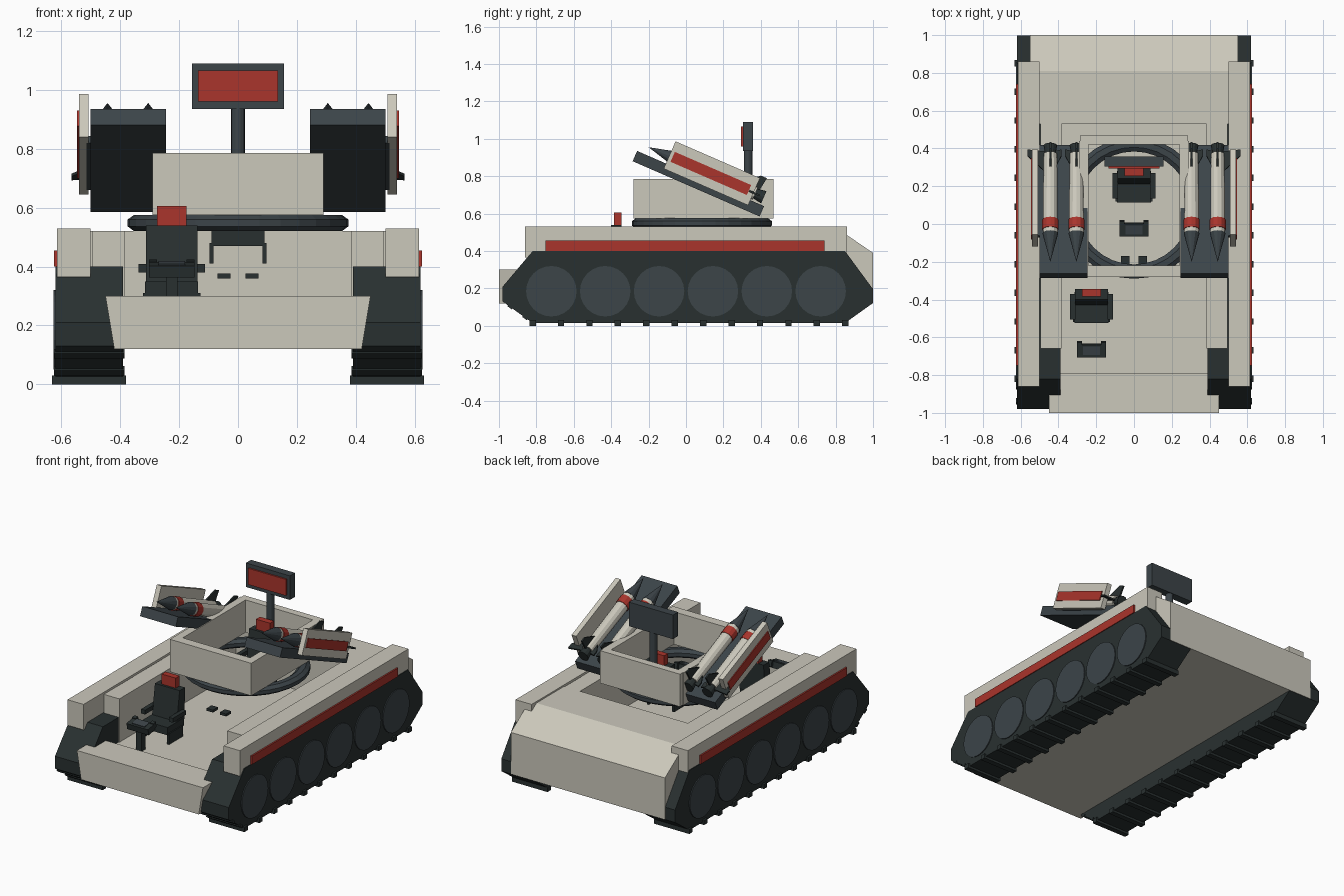
import bpy, bmesh
from math import radians, pi
from mathutils import Matrix, Vector

if "Cube" in bpy.data.objects:
    bpy.data.objects.remove(bpy.data.objects["Cube"])


def material(name, rgb):
    m = bpy.data.materials.new(name)
    m.diffuse_color = (*rgb, 1)
    m.use_nodes = True
    m.node_tree.nodes["Principled BSDF"].inputs["Base Color"].default_value = m.diffuse_color
    return m


BEIGE = material("beige", (0.60, 0.58, 0.50))
DARK = material("dark", (0.022, 0.030, 0.030))
SLATE = material("slate", (0.045, 0.058, 0.066))
RED = material("red", (0.40, 0.035, 0.025))
I = Matrix.Identity(4)


def finish(name, bm, mat, M=I):
    bmesh.ops.transform(bm, matrix=M, verts=bm.verts)
    bmesh.ops.recalc_face_normals(bm, faces=bm.faces)
    me = bpy.data.meshes.new(name)
    bm.to_mesh(me)
    bm.free()
    me.materials.append(mat)
    ob = bpy.data.objects.new(name, me)
    bpy.context.collection.objects.link(ob)
    return ob


def box(name, x, y, z, mat, M=I):
    bm = bmesh.new()
    bmesh.ops.create_cube(bm, size=1)
    for v in bm.verts:
        v.co = [r[0] + (c + 0.5) * (r[1] - r[0]) for c, r in zip(v.co, (x, y, z))]
    return finish(name, bm, mat, M)


def prism(name, pts, axis, a, b, mat, M=I):
    """Extrude a 2D profile along x (pts are y,z), or y (pts are x,z)."""
    bm = bmesh.new()
    f = bm.faces.new([bm.verts.new((a, u, v) if axis == "x" else (u, a, v)) for u, v in pts])
    ext = bmesh.ops.extrude_face_region(bm, geom=[f])
    d = Vector((b - a, 0, 0) if axis == "x" else (0, b - a, 0))
    bmesh.ops.translate(bm, vec=d, verts=[g for g in ext["geom"] if isinstance(g, bmesh.types.BMVert)])
    return finish(name, bm, mat, M)


def cone(name, r1, r2, a, b, mat, axis="z", at=(0, 0, 0), M=I, seg=16):
    """Cylinder or cone from a (radius r1) to b (radius r2) along an axis."""
    bm = bmesh.new()
    bmesh.ops.create_cone(bm, cap_ends=True, segments=seg, radius1=r1, radius2=r2, depth=b - a)
    bmesh.ops.translate(bm, vec=(0, 0, (a + b) / 2), verts=bm.verts)
    R = {"z": I, "x": Matrix.Rotation(pi / 2, 4, "Y"), "y": Matrix.Rotation(-pi / 2, 4, "X")}[axis]
    return finish(name, bm, mat, M @ Matrix.Translation(at) @ R)


def span(s, a, b):
    return tuple(sorted((s * a, s * b)))


# hull: floor, front wall, rear body
box("hull_floor", (-0.39, 0.39), (-0.85, 0.55), (0.12, 0.24), BEIGE)
prism("front_wall", [(-0.42, 0.12), (0.42, 0.12), (0.45, 0.30), (-0.45, 0.30)], "y", -1.0, -0.79, BEIGE)
prism("rear_body", [(0.53, 0.12), (1, 0.12), (1, 0.39), (0.81, 0.52), (0.53, 0.52)], "x", -0.55, 0.55, BEIGE)

# tracks, wheels, fenders
TRACK = [(-0.98, 0.13), (-0.82, 0.015), (0.85, 0.015), (0.997, 0.12), (0.997, 0.20),
         (0.85, 0.40), (-0.82, 0.40), (-0.98, 0.21)]
for s in (1, -1):
    prism("track", TRACK, "x", s * 0.39, s * 0.62, DARK)
    box("inner_wall", span(s, 0.385, 0.495), (-0.66, 0.55), (0.24, 0.52), BEIGE)
    box("fender", span(s, 0.5, 0.615), (-0.86, 0.86), (0.365, 0.53), BEIGE)
    box("fender_stripe", span(s, 0.6, 0.625), (-0.75, 0.74), (0.40, 0.455), RED)
    for i in range(6):
        a, b = span(s, 0.6, 0.626)
        cone("wheel", 0.135, 0.135, a, b, SLATE, "x", (0, -0.72 + i * 0.288, 0.185), seg=24)
    for i in range(12):
        y = -0.82 + i * 0.152
        box("tread", span(s, 0.38, 0.632), (y - 0.017, y + 0.017), (0, 0.03), DARK)
    for i in range(2):
        box("front_tread", span(s, 0.385, 0.625), (-0.015, 0.015), (-0.006, 0.012), DARK,
            Matrix.Translation((0, -0.86 - i * 0.08, 0.044 + i * 0.0575)) @ Matrix.Rotation(-0.62, 4, "X"))

# turret ring
bm = bmesh.new()
N, PROF = 32, 8
rings = []
for i in range(N):
    R = Matrix.Rotation(2 * pi * i / N, 3, "Z")
    sect = [Matrix.Rotation(2 * pi * (j + 0.5) / PROF, 3, "Y") @ Vector((1, 0, 0)) for j in range(PROF)]
    rings.append([bm.verts.new(R @ Vector((0.337 + 0.041 * p.x, 0, 0.03 * p.z))) for p in sect])
for i in range(N):
    for j in range(PROF):
        a, b, k = rings[i], rings[(i + 1) % N], (j + 1) % PROF
        bm.faces.new((a[j], a[k], b[k], b[j]))
finish("turret_ring", bm, SLATE, Matrix.Translation((0, 0.085, 0.548)))

# open turret box
box("turret_front", (-0.29, 0.29), (-0.28, -0.22), (0.575, 0.785), BEIGE)
box("turret_rear", (-0.285, 0.285), (0.42, 0.468), (0.575, 0.785), BEIGE)
for s in (1, -1):
    box("turret_side", span(s, 0.24, 0.29), (-0.25, 0.44), (0.575, 0.785), BEIGE)


# seats with control consoles
def seat(label, loc):
    M = Matrix.Translation(loc)
    for s in (1, -1):
        box(label + "_seat_rail", span(s, 0.083, 0.097), (-0.09, 0.05), (0, 0.07), DARK, M)
        box(label + "_armrest", span(s, 0.085, 0.113), (-0.075, 0.06), (0.14, 0.168), DARK, M)
    box(label + "_seat_cushion", (-0.09, 0.09), (-0.095, 0.07), (0.06, 0.11), DARK, M)
    prism(label + "_seat_back", [(0.0, 0.1), (0.08, 0.1), (0.085, 0.3), (0.03, 0.3)], "x", -0.088, 0.088, DARK, M)
    box(label + "_headrest", (-0.05, 0.05), (0.045, 0.085), (0.3, 0.365), RED, M)
    C = M @ Matrix.Translation((0, -0.235, 0.15)) @ Matrix.Rotation(radians(12), 4, "X")
    box(label + "_console", (-0.077, 0.077), (-0.038, 0.03), (-0.02, 0.02), DARK, C)
    box(label + "_console_screen", (-0.045, 0.045), (-0.025, 0.022), (0.01, 0.024), SLATE, C)
    for s in (1, -1):
        box(label + "_console_grip", span(s, 0.05, 0.077), (0.02, 0.045), (-0.012, 0.025), DARK, C)


seat("driver", (-0.225, -0.43, 0.24))
box("driver_console_column", (-0.245, -0.205), (-0.69, -0.65), (0.24, 0.38), DARK)
seat("gunner", (0, 0.21, 0.41))
for s in (1, -1):
    box("gunner_pedal", span(s, 0.025, 0.07), (-0.22, -0.17), (0.36, 0.376), DARK)

# display on a mast
cone("mast", 0.023, 0.023, 0.53, 0.95, SLATE, at=(0, 0.332, 0))
box("display_frame", (-0.157, 0.157), (0.305, 0.357), (0.935, 1.09), SLATE)
box("display_panel", (-0.135, 0.135), (0.295, 0.32), (0.96, 1.065), RED)

# tilted missile racks: local y runs down the rail, local z is off the rail
T = Matrix.Translation((0, 0.066, 0.76)) @ Matrix.Rotation(radians(-23.5), 4, "X")
for s in (1, -1):
    box("missile_rail", span(s, 0.245, 0.5), (-0.37, 0.37), (-0.03, 0.03), SLATE, T)
    box("rack_shield", span(s, 0.507, 0.54), (-0.202, 0.29), (0, 0.159), BEIGE, T)
    box("rack_bracket", span(s, 0.48, 0.515), (-0.15, 0.25), (0.0, 0.025), SLATE, T)
    box("shield_stripe", span(s, 0.53, 0.546), (-0.183, 0.262), (0.048, 0.106), RED, T)
    for x, out, inn in ((0.305, 0.06, 0.06), (0.443, 0.122, 0.06)):
        at = (s * x, 0, 0.073)
        cone("missile_nose", 0, 0.042, -0.322, -0.158, SLATE, "y", at, T, 12)
        cone("missile_body", 0.04, 0.036, -0.158, 0.30, BEIGE, "y", at, T, 12)
        cone("missile_band", 0.043, 0.043, -0.136, -0.08, RED, "y", at, T, 12)
        cone("missile_nozzle", 0.026, 0.036, 0.29, 0.35, DARK, "y", at, T, 12)
        # fins: outward, inward, up
        for ang, r in ((0, out), (180, inn), (90, 0.1)):
            F = T @ Matrix.Translation(at) @ Matrix.Scale(s, 4, (1, 0, 0)) @ Matrix.Rotation(radians(-ang), 4, "Y")
            F = F @ Matrix.Rotation(pi / 2, 4, "Y")
            prism("missile_fin", [(0.17, 0), (0.29, r), (0.325, r), (0.31, 0)], "x", -0.005, 0.005, DARK, F)
